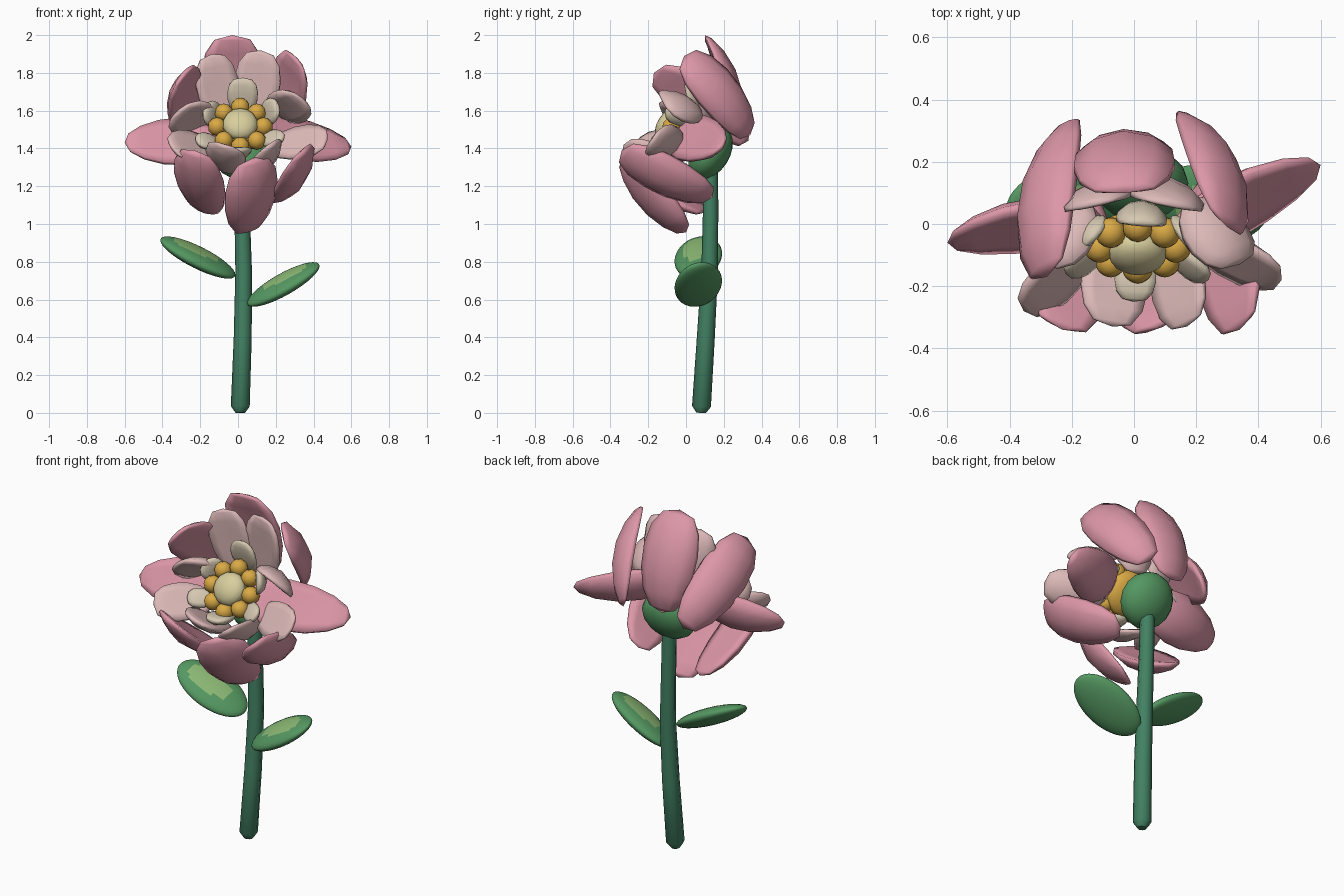
import bpy, bmesh, math
from mathutils import Vector, Matrix

cube = bpy.data.objects.get("Cube")
if cube:
    bpy.data.objects.remove(cube, do_unlink=True)

FACING = Vector((0, -0.84, 0.54)).normalized()   # direction the bloom opens
HEART = Vector((0, -0.05, 1.48))                 # middle of the bloom


def material(name, colour):
    m = bpy.data.materials.new(name)
    m.use_nodes = True
    m.diffuse_color = (*colour, 1)
    shader = m.node_tree.nodes["Principled BSDF"]
    shader.inputs["Base Color"].default_value = (*colour, 1)
    shader.inputs["Roughness"].default_value = 0.7
    return m


ROSE = material("rose pink", (0.72, 0.31, 0.39))
BLUSH = material("pale blush", (0.72, 0.49, 0.48))
CREAM = material("cream", (0.67, 0.58, 0.44))
GOLD = material("golden yellow", (0.70, 0.40, 0.06))
BUTTER = material("butter", (0.69, 0.62, 0.34))
STEM = material("stem green", (0.055, 0.22, 0.125))
LEAF = material("leaf green", (0.09, 0.31, 0.12))
LIGHT = material("light leaf green", (0.26, 0.48, 0.175))


def frame(along, normal):
    """Rotation with z along the length and y along the outward normal."""
    a = along.normalized()
    n = (normal - a * normal.dot(a)).normalized()
    return Matrix((n.cross(a), n, a)).transposed()


def blob(name, mats, centre, rot, size, sides=10, rings=7, shape=None, paint=None):
    """Ellipsoid of half-sizes `size`, optionally reshaped and painted by rule."""
    bm = bmesh.new()
    bmesh.ops.create_uvsphere(bm, u_segments=sides, v_segments=rings, radius=1)
    if paint:
        for f in bm.faces:
            f.material_index = paint(f.calc_center_median())
    for v in bm.verts:
        x, y, z = v.co
        p = Vector((x * size[0], y * size[1], z * size[2]))
        if shape:
            p = shape(p, x, z)
        v.co = rot @ p + centre
    bmesh.ops.recalc_face_normals(bm, faces=bm.faces)
    for f in bm.faces:
        f.smooth = True
    mesh = bpy.data.meshes.new(name)
    bm.to_mesh(mesh)
    bm.free()
    for m in mats:
        mesh.materials.append(m)
    ob = bpy.data.objects.new(name, mesh)
    bpy.context.collection.objects.link(ob)


def petal(name, mat, base, tip, width, thick=0.042, flare=0.1, blunt=0.13, cup=0.09, back=None):
    """Cupped petal from base to tip, its back turned away from the heart."""
    base, tip = Vector(base), Vector(tip)
    along, mid = tip - base, (base + tip) / 2
    out = mid - HEART
    out = (out - FACING * out.dot(FACING)).normalized()
    rot = frame(along, Vector(back) if back else out * 0.7 - FACING)
    bulge = cup * along.length

    def shape(p, x, z):
        full = max(1 - z * z, 0.05) ** -blunt
        return Vector((p.x * full * (1 + flare * z),
                       p.y + bulge * (1 - z * z) - 0.14 * width * x * x, p.z))
    blob(name, [mat], mid, rot, (width / 2, thick, along.length / 2), shape=shape)


# Outer petals: three behind, two at the sides, three below
petal("outer_petal_top", ROSE, (-0.03, 0.27, 1.46), (-0.03, 0.10, 2.0), 0.34, cup=0.11)
petal("outer_petal_upper_left", ROSE, (0.17, 0.34, 1.47), (0.30, -0.01, 1.89), 0.29,
      cup=0.11, back=(0.80, 0.45, 0.40))
petal("outer_petal_upper_right", ROSE, (-0.21, 0.33, 1.44), (-0.28, -0.17, 1.80), 0.29,
      cup=0.12, back=(-0.80, 0.40, 0.45))
petal("outer_petal_side_left", ROSE, (0.10, -0.08, 1.50), (0.60, 0.19, 1.41), 0.29,
      flare=-0.18, blunt=0.04, back=(0.1, 0.8, -0.6))
petal("outer_petal_side_right", ROSE, (-0.10, 0.02, 1.45), (-0.60, -0.06, 1.43), 0.29,
      flare=-0.18, blunt=0.04)
petal("outer_petal_bottom", ROSE, (0.05, 0.0, 0.955), (0.08, -0.33, 1.35), 0.32)
petal("outer_petal_lower_right", ROSE, (-0.16, 0.10, 1.06), (-0.23, -0.34, 1.39), 0.29,
      back=(-0.4, -0.6, -0.75))
petal("outer_petal_lower_left", ROSE, (0.21, 0.14, 1.14), (0.34, -0.34, 1.39), 0.28,
      back=(0.7, -0.15, -0.65))

# Middle petals
middle = [
    ((-0.07, 0.11, 1.52), (-0.14, 0.06, 1.90), 0.24, None),
    ((0.08, 0.12, 1.52), (0.12, 0.06, 1.92), 0.26, None),
    ((-0.17, 0.08, 1.52), (-0.31, -0.13, 1.60), 0.27, (-0.5, 0.2, 0.7)),
    ((0.19, 0.08, 1.59), (0.34, -0.13, 1.66), 0.25, (0.5, 0.2, 0.7)),
    ((0.17, -0.04, 1.41), (0.475, -0.18, 1.45), 0.22, None),
    ((-0.13, -0.05, 1.41), (-0.355, -0.28, 1.41), 0.22, None),
    ((-0.06, -0.02, 1.28), (-0.07, -0.33, 1.42), 0.23, None),
    ((0.11, -0.02, 1.28), (0.17, -0.33, 1.42), 0.22, None),
]
for i, (base, tip, width, back) in enumerate(middle):
    petal(f"middle_petal_{i + 1}", BLUSH, base, tip, width, 0.034, cup=0.07, back=back)

# Small petals around the heart
small = [
    ((0.025, 0.06, 1.58), (0.025, 0.00, 1.775), 0.17),
    ((-0.11, 0.02, 1.54), (-0.17, -0.08, 1.62), 0.14),
    ((-0.10, -0.07, 1.43), (-0.22, -0.16, 1.44), 0.11),
    ((0.13, 0.02, 1.55), (0.21, -0.10, 1.63), 0.14),
    ((0.12, -0.08, 1.45), (0.24, -0.18, 1.45), 0.11),
    ((0.01, -0.08, 1.37), (0.00, -0.25, 1.395), 0.14),
]
for i, (base, tip, width) in enumerate(small):
    petal(f"small_petal_{i + 1}", CREAM, base, tip, width, 0.03, cup=0.05)

# Heart: golden core, ring of beads and a domed button
tilt = frame(FACING, Vector((0, 0, 1)))
ring_centre = Vector((0.012, -0.075, 1.515))
blob("golden_core", [GOLD], ring_centre - FACING * 0.04, tilt, (0.13, 0.13, 0.06), 16, 8)
blob("button", [BUTTER], ring_centre + FACING * 0.025, tilt, (0.094, 0.094, 0.055), 14, 8)
for i in range(8):
    a = math.tau * i / 8
    spot = ring_centre + tilt @ Vector((math.cos(a), math.sin(a), 0)) * 0.123
    blob(f"bead_{i + 1}", [GOLD], spot, tilt, (0.05, 0.05, 0.05), 10, 7)

# Green cup behind the bloom
blob("cup", [LEAF], Vector((0.02, 0.13, 1.375)), tilt, (0.155, 0.155, 0.1), 16, 10)

# Gently bent stem
curve = bpy.data.curves.new("stem", "CURVE")
curve.dimensions = "3D"
curve.bevel_depth = 0.05
curve.bevel_resolution = 2
curve.use_fill_caps = True
path = [(0.012, 0.08, 0.0, 0.5), (0.012, 0.082, 0.035, 1), (0.025, 0.105, 0.4, 0.95),
        (0.03, 0.125, 0.75, 0.88), (0.022, 0.13, 1.05, 0.82), (0.015, 0.13, 1.35, 0.8)]
line = curve.splines.new("POLY")
line.points.add(len(path) - 1)
for point, (x, y, z, r) in zip(line.points, path):
    point.co = (x, y, z, 1)
    point.radius = r
line.use_smooth = True
curve.materials.append(STEM)
stem = bpy.data.objects.new("stem", curve)
bpy.context.collection.objects.link(stem)


# Leaves, with a lighter patch on the upper face
def upper_patch(c):
    return 1 if c.y > 0 and (c.x / 0.55) ** 2 + ((c.z - 0.12) / 0.6) ** 2 < 1 else 0


for name, base, tip in (("leaf_left", (0.05, 0.08, 0.575), (0.43, 0.05, 0.785)),
                        ("leaf_right", (-0.015, 0.08, 0.725), (-0.41, 0.05, 0.92))):
    base, tip = Vector(base), Vector(tip)
    rot = frame(tip - base, Vector((0, -0.3, 1)))
    blob(name, [LEAF, LIGHT], (base + tip) / 2, rot,
         (0.13, 0.047, (tip - base).length / 2), 32, 20, paint=upper_patch)
